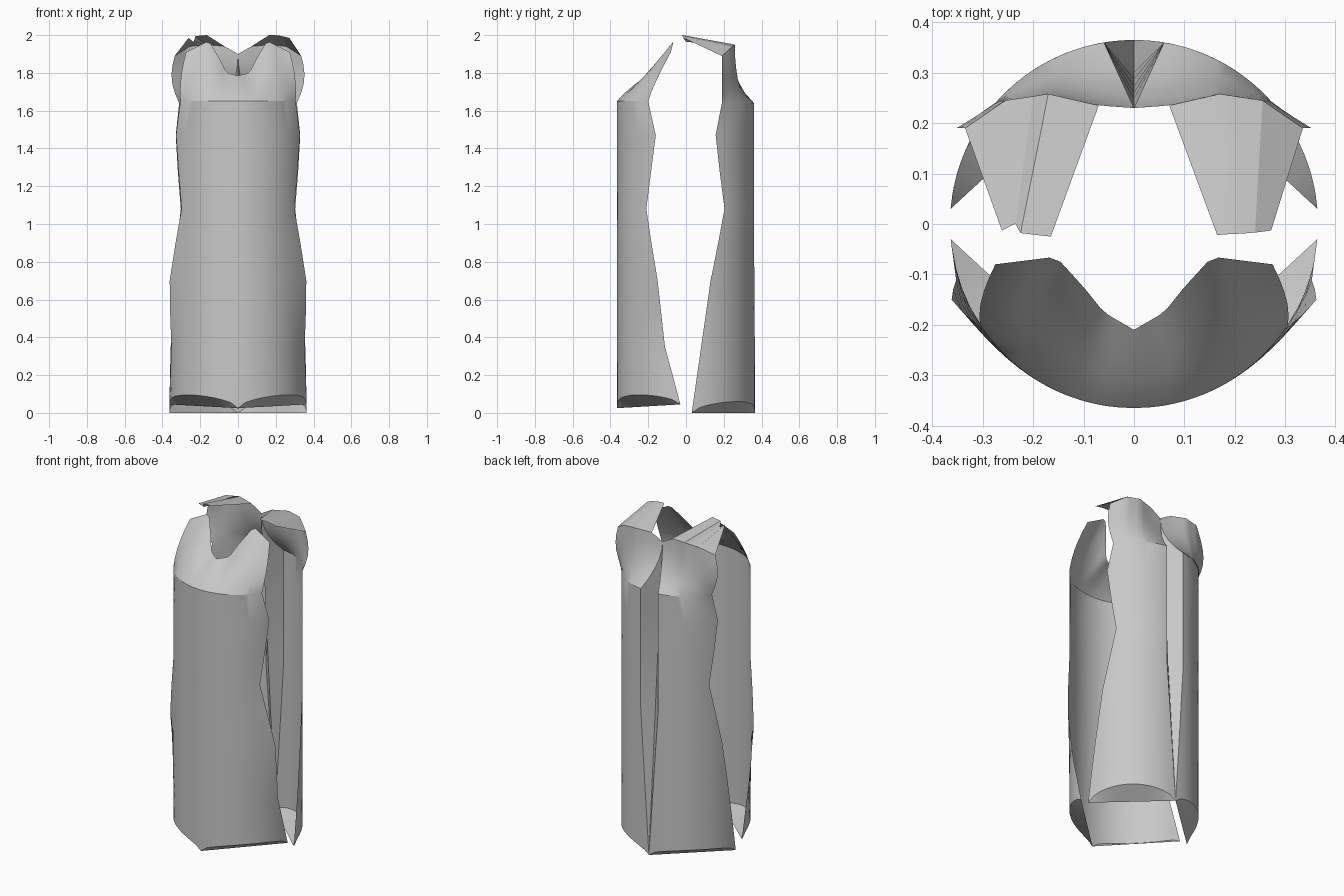
import bpy, bmesh, math
from mathutils import Vector

old = bpy.data.objects.get("Cube")
if old:
    bpy.data.objects.remove(old, do_unlink=True)

R = 0.365
N = 14

grey = bpy.data.materials.new("plain_grey")
grey.use_nodes = True
colour = (0.58, 0.58, 0.58, 1)
grey.diffuse_color = colour
grey.node_tree.nodes["Principled BSDF"].inputs["Base Color"].default_value = colour


def along(path, k):
    """Interpolate a path of (key, values...) at key k."""
    for a, b in zip(path, path[1:]):
        if k <= b[0]:
            f = max(0, (k - a[0]) / (b[0] - a[0]))
            return [p + (q - p) * f for p, q in zip(a[1:], b[1:])]
    return list(path[-1][1:])


def loft(name, rows, angle):
    """Skin an open sheet through rows of points."""
    bm = bmesh.new()
    grid = [[bm.verts.new(p) for p in row] for row in rows]
    for lo, hi in zip(grid, grid[1:]):
        for i in range(len(lo) - 1):
            bm.faces.new((lo[i], lo[i + 1], hi[i + 1], hi[i]))
    bmesh.ops.remove_doubles(bm, verts=bm.verts, dist=0.0005)
    bmesh.ops.recalc_face_normals(bm, faces=bm.faces)
    mesh = bpy.data.meshes.new(name)
    bm.to_mesh(mesh)
    bm.free()
    mesh.materials.append(grey)
    obj = bpy.data.objects.new(name, mesh)
    bpy.context.collection.objects.link(obj)
    bpy.ops.object.select_all(action='DESELECT')
    obj.select_set(True)
    bpy.context.view_layer.objects.active = obj
    bpy.ops.object.shade_smooth_by_angle(angle=math.radians(angle))


# Columns run from one side edge through the centre to the other
columns = [(-1, i / N) for i in range(N, -1, -1)] + [(0, 0)]
columns += [(1, i / N) for i in range(N + 1)]


def panel(name, face, edge, rim, ends, groove, bulge, taper, flare):
    """Half-round panel: face is -1 for front and 1 for back."""
    top_z = edge[-1][0]

    def wall(s, t, z):
        reach = math.acos(along(edge, z)[0] / R)
        start = groove * min(1, z / 0.9) / R
        a = start + (reach - start) * t
        r = R + bulge * max(0, 1 - abs(z - 0.68) / 0.4) * t ** 6
        y = r * math.cos(a)
        if s == 0 and groove:
            y = R - 0.135 * z / 1.9
        return Vector((s * r * math.sin(a), face * y, z))

    def hem_z(t):
        return ends[0] + (ends[1] - ends[0]) * t

    # Hem folded in to a straight edge
    tip = wall(1, 1, edge[0][0])
    rows = [[(s * tip.x * t, face * R + (tip.y - face * R) * t, hem_z(t))
             for s, t in columns]]
    rows.append([wall(s, t, hem_z(t) + 0.06 * math.sin(math.pi * t) ** 0.5
                      if 0 < t < 1 else hem_z(t)) for s, t in columns])

    # Upright wall
    levels = [0.2, 0.35, 0.52, 0.7, 0.9, 1.08, 1.28, 1.47, top_z]
    rows += [[wall(s, t, z) for s, t in columns] for z in levels]

    # Shoulder drawn in to the neckline
    for u in (0.2, 0.4, 0.6, 0.8, 1):
        row = []
        for s, t in columns:
            p, q = wall(s, t, top_z), Vector(along(rim, t))
            q.x *= s
            h = 1 - (1 - u) ** taper if taper > 1 else u ** (1 / taper)
            v = p.lerp(q, h)
            v.z = p.z + (q.z - p.z) * u
            v.x += s * flare * math.sin(math.pi * u) * t ** 4
            row.append(v)
        rows.append(row)
    loft(name, rows, 25)


# Front panel with scooped neckline
front_rim = [(0, 0, -0.21, 1.785), (0.25, 0.06, -0.175, 1.80),
             (0.45, 0.10, -0.125, 1.88), (0.68, 0.155, -0.065, 1.97),
             (1, 0.275, -0.08, 1.91)]
front_edge = [(0.045, 0.03), (0.35, 0.11), (0.7, 0.14), (1.08, 0.21),
              (1.47, 0.16), (1.65, 0.2)]
panel("front_panel", -1, front_edge, front_rim, (0.025, 0.045), 0, 0.028, 0.85, 0.01)

# Back panel with a centre groove
back_rim = [(0, 0, 0.23, 1.90), (0.2, 0.07, 0.235, 1.94),
            (0.5, 0.17, 0.258, 1.95), (0.78, 0.255, 0.245, 1.94),
            (1, 0.335, 0.19, 1.89)]
back_edge = [(0, 0.03), (0.7, 0.13), (1.07, 0.205), (1.46, 0.155), (1.64, 0.19)]
panel("back_panel", 1, back_edge, back_rim, (0, 0), 0.06, 0, 2, 0.022)

# Shoulder flaps folded forward from the back rim
keys = (0.2, 0.5, 0.6, 0.78, 1)
smooth_tip = [(0.165, -0.022, 2), (0.19, -0.02, 2), (0.215, -0.019, 1.998),
              (0.24, -0.017, 1.993), (0.272, -0.013, 1.985)]
creased_tip = [(0.165, -0.025, 2), (0.225, -0.018, 1.995), (0.235, 0, 1.965),
               (0.237, 0, 1.965), (0.262, -0.013, 1.985)]
for name, side, tip in (("left_shoulder_flap", 1, smooth_tip),
                        ("right_shoulder_flap", -1, creased_tip)):
    base = [along(back_rim, k) for k in keys]
    rows = [[(side * x, y, z) for x, y, z in line] for line in (base, tip)]
    loft(name, rows, 20)
